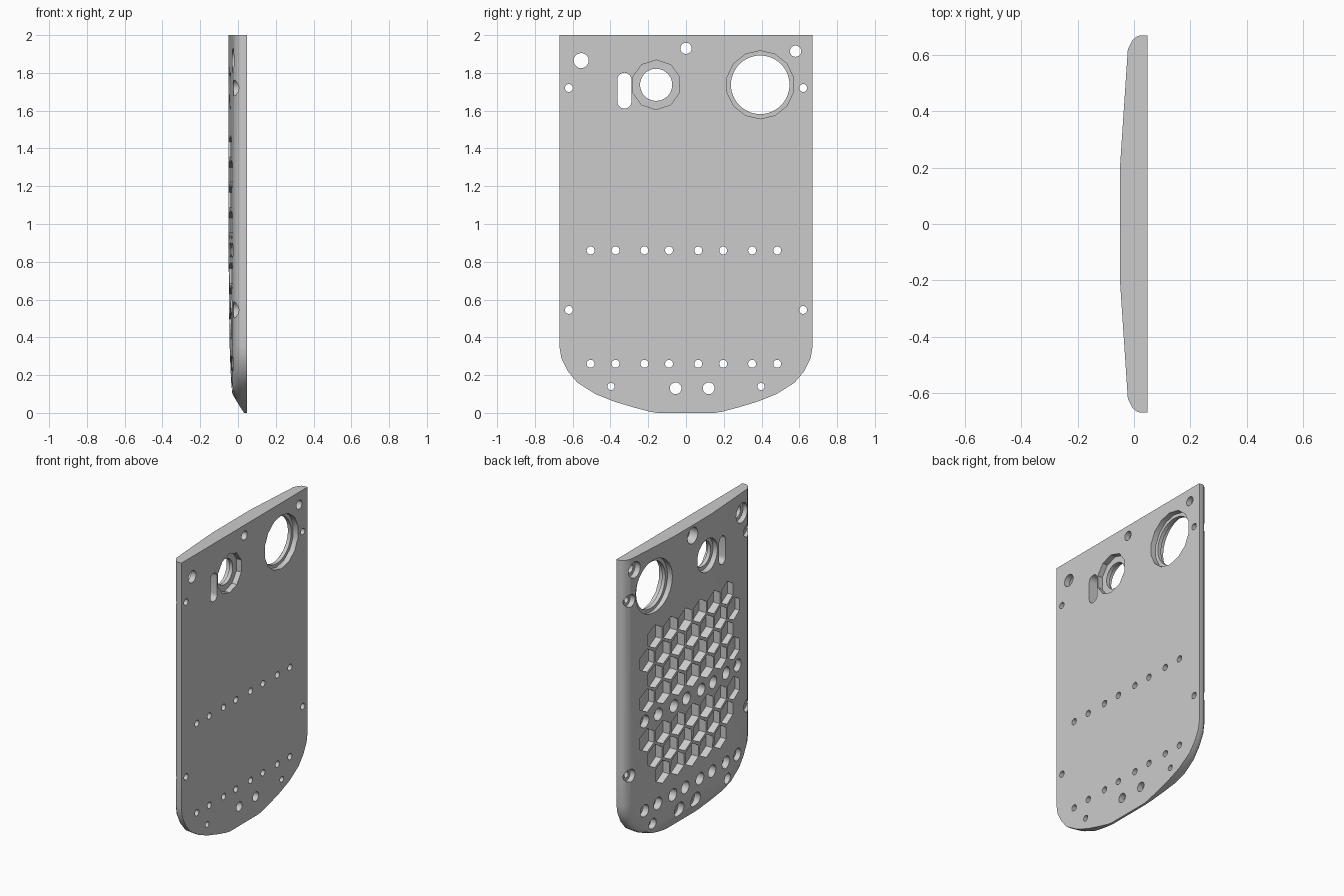
import bpy, bmesh, math

if "Cube" in bpy.data.objects:
    bpy.data.objects.remove(bpy.data.objects["Cube"])

BACK = 0.048   # flat side of the plate (x)


def new_object(name, bm):
    bmesh.ops.recalc_face_normals(bm, faces=bm.faces)
    me = bpy.data.meshes.new(name)
    bm.to_mesh(me)
    bm.free()
    ob = bpy.data.objects.new(name, me)
    bpy.context.collection.objects.link(ob)
    return ob


def loft(bm, rings):
    loops = [[bm.verts.new(p) for p in r] for r in rings]
    n = len(loops[0])
    for a, b in zip(loops, loops[1:]):
        for i in range(n):
            j = (i + 1) % n
            bm.faces.new((a[i], a[j], b[j], b[i]))
    bm.faces.new(loops[0])
    bm.faces.new(loops[-1])


def circle(y, z, r, n, start=90):
    return [(y + r * math.cos(math.radians(start) + 2 * math.pi * i / n),
             z + r * math.sin(math.radians(start) + 2 * math.pi * i / n)) for i in range(n)]


def prism(bm, outline, x0, x1):
    loft(bm, [[(x, y, z) for y, z in outline] for x in (x0, x1)])


# Plate: horizontal sections, (height, half width, front limit)
levels = [(0, .15, .032), (.006, .19, .028), (.03, .28, .012), (.06, .38, -.006),
          (.1, .48, -.03), (.16, .575, -.036), (.22, .625, -.039), (.29, .66, -.042),
          (.35, .67, -.044), (.6, .67, -.048), (.9, .67, -.05), (2, .67, -.05)]
# crown profile: (inset from the side, x)
crown = [(0, .02), (.005, .008), (.018, -.006), (.05, -.022), (.2, -.032), (.47, -.05)]
rings = []
for z, w, limit in levels:
    half = [(max(x, limit), w - d * w / .67) for d, x in crown]
    half = [(BACK, w)] + half
    rings.append([(x, y, z) for x, y in half] + [(x, -y, z) for x, y in reversed(half)])
bm = bmesh.new()
loft(bm, rings)
bmesh.ops.triangulate(bm, faces=bm.faces)
plate = new_object("back_plate", bm)

# Holes: (y, z, through radius, counterbore radius)
holes = [(y, z, .021, .041) for z in (.86, .26)
         for y in (-.505, -.373, -.22, -.09, .065, .197, .35, .483)]
holes += [(s * .62, z, .021, .042) for s in (-1, 1) for z in (.545, 1.72)]
holes += [(s * .397, .14, .019, .036) for s in (-1, 1)]
holes += [(-.055, .13, .031, .05), (.12, .13, .031, .05), (0, 1.93, .03, .054),
          (-.555, 1.865, .04, .066), (.58, 1.915, .03, .054)]

through, front, rear = bmesh.new(), bmesh.new(), bmesh.new()
for y, z, r, R in holes:
    prism(through, circle(y, z, r, 20), -.2, .2)
    prism(front, circle(y, z, R, 24), -.2, .01)

# Round windows with a stepped rim on both sides
for y, z, r, rf, rr, n in [(.393, 1.737, .155, .178, .18, 14), (-.158, 1.737, .085, .11, .131, 10)]:
    prism(through, circle(y, z, r, 48), -.2, .2)
    prism(front, circle(y, z, rf, 48), -.2, -.013)
    prism(rear, circle(y, z, rr, n), .012, .2)

# Rounded slot
slot = []
for zc, a0 in ((1.764, 0), (1.648, 180)):
    for i in range(13):
        a = math.radians(a0 + 15 * i)
        slot.append((-.326 + .037 * math.cos(a), zc + .037 * math.sin(a)))
prism(through, slot, -.2, .2)

# Honeycomb pockets; the fifth row is left to the screw holes
for row, count in enumerate((6, 7, 6, 7, 0, 7, 6, 5)):
    for i in range(count):
        y = (i - (count - 1) / 2) * .153
        prism(front, circle(y, 1.395 - .134 * row, .078, 6), -.2, .005)

# Cut everything out of the plate
bpy.context.view_layer.objects.active = plate
plate.select_set(True)
for name, cut in (("front_cutter", front), ("rear_cutter", rear), ("through_cutter", through)):
    cutter = new_object(name, cut)
    cutter.hide_render = True
    mod = plate.modifiers.new(name, 'BOOLEAN')
    mod.operation = 'DIFFERENCE'
    mod.solver = 'EXACT'
    mod.object = cutter
    bpy.ops.object.modifier_apply(modifier=mod.name)
    bpy.data.objects.remove(cutter)

bpy.ops.object.shade_smooth_by_angle(angle=math.radians(32))
